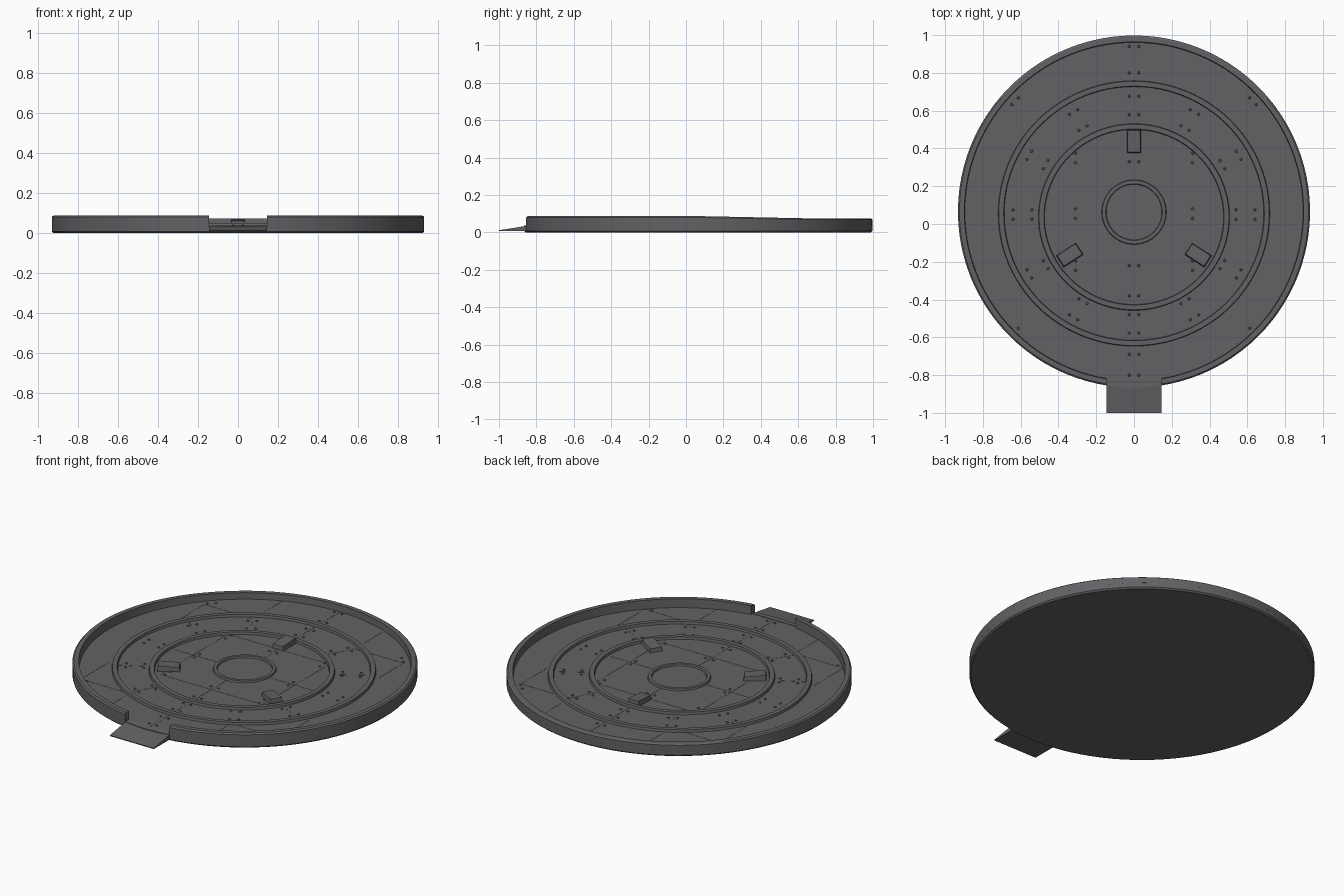
import bpy, bmesh, math
from mathutils import Vector, Matrix

cube = bpy.data.objects.get("Cube")
if cube:
    bpy.data.objects.remove(cube, do_unlink=True)

CY = 0.066       # centre of the disc in y
R = 0.932        # outer radius
FLOOR = 0.036    # deck height
GAP = 0.145      # half width of the entrance
SEG = 96

steel = bpy.data.materials.new("dark_grey_steel")
steel.use_nodes = True
grey = (0.125, 0.12, 0.13, 1)
steel.diffuse_color = grey
steel.node_tree.nodes["Principled BSDF"].inputs["Base Color"].default_value = grey


def finish(name, bm, smooth=True):
    bmesh.ops.recalc_face_normals(bm, faces=bm.faces)
    mesh = bpy.data.meshes.new(name)
    bm.to_mesh(mesh)
    bm.free()
    mesh.materials.append(steel)
    ob = bpy.data.objects.new(name, mesh)
    bpy.context.collection.objects.link(ob)
    if smooth:
        bpy.ops.object.select_all(action='DESELECT')
        ob.select_set(True)
        bpy.context.view_layer.objects.active = ob
        bpy.ops.object.shade_smooth_by_angle(angle=math.radians(30))
    return ob


def ring(name, profile, ry=1.0, cy=CY):
    """Closed profile swept round a full circle, squashed by ry."""
    bm = bmesh.new()
    loops = []
    for i in range(SEG):
        a = math.tau * i / SEG
        loops.append([bm.verts.new((r * math.cos(a), cy + ry * r * math.sin(a), z))
                      for r, z in profile])
    n = len(profile)
    for i in range(SEG):
        p, q = loops[i], loops[(i + 1) % SEG]
        for j in range(n):
            k = (j + 1) % n
            bm.faces.new((p[j], q[j], q[k], p[k]))
    return finish(name, bm)


def add_box(bm, centre, size, angle=0.0):
    m = Matrix.Translation(centre) @ Matrix.Rotation(angle, 4, 'Z') @ Matrix.Diagonal((*size, 1))
    return bmesh.ops.create_cube(bm, size=1, matrix=m)["verts"]


# Base disc with a small bevel below
bm = bmesh.new()
levels = []
for r, z in ((R - 0.008, 0), (R, 0.008), (R, FLOOR)):
    levels.append([bm.verts.new((r * math.cos(math.tau * i / SEG),
                                 CY + r * math.sin(math.tau * i / SEG), z)) for i in range(SEG)])
for lo, hi in zip(levels, levels[1:]):
    for i in range(SEG):
        k = (i + 1) % SEG
        bm.faces.new((lo[i], lo[k], hi[k], hi[i]))
bm.faces.new(levels[0])
bm.faces.new(levels[-1])
finish("base_disc", bm)


# Outer wall, open at the entrance and lower towards the back
def wall_top(y):
    t = min(max((y - 0.05) / 0.68, 0), 1)
    return 0.087 - 0.014 * t


bm = bmesh.new()
half = math.asin(GAP / R)
columns = []
for i in range(SEG + 1):
    a = -math.pi / 2 + half + (math.tau - 2 * half) * i / SEG
    column = []
    for r, h in ((R, 0), (R, 0.86), (R - 0.008, 1), (R - 0.034, 1), (R - 0.037, 0)):
        x, y = r * math.cos(a), r * math.sin(a)
        if i in (0, SEG):
            x = GAP if i == 0 else -GAP
            y = -math.sqrt(r * r - x * x)
        z = FLOOR - 0.002 + h * (wall_top(y + CY) - FLOOR + 0.002)
        column.append(bm.verts.new((x, y + CY, z)))
    columns.append(column)
for p, q in zip(columns, columns[1:]):
    for j in range(5):
        k = (j + 1) % 5
        bm.faces.new((p[j], q[j], q[k], p[k]))
bm.faces.new(columns[0])
bm.faces.new(columns[-1])
finish("outer_wall", bm)


# Raised circular rails on the deck
def rail(name, outer, inner, top, ry, cy):
    ring(name, [(outer, FLOOR - 0.003), (outer - 0.004, top),
                (inner + 0.004, top), (inner, FLOOR - 0.003)], ry, cy)


rail("outer_rail", 0.72, 0.686, 0.05, 0.977, 0.056)
rail("middle_rail", 0.507, 0.473, 0.05, 0.977, 0.037)
rail("centre_rail", 0.172, 0.146, 0.046, 1.0, 0.063)

# Entrance ramp
bm = bmesh.new()
side = [(-1.0, 0.006), (-1.0, 0.011), (-0.83, FLOOR + 0.002), (-0.83, 0.006)]
faces = [bm.faces.new([bm.verts.new((x, y, z)) for y, z in side]) for x in (-GAP, GAP)]
a, b = [list(f.verts) for f in faces]
for j in range(4):
    k = (j + 1) % 4
    bm.faces.new((a[j], a[k], b[k], b[j]))
finish("entrance_ramp", bm, False)

# Three wedge blocks facing the centre
for name, x, y, angle in (("back_block", 0, 0.437, 90),
                          ("right_block", -0.34, -0.165, 213),
                          ("left_block", 0.34, -0.165, -33)):
    bm = bmesh.new()
    verts = add_box(bm, (0, 0, 0.051), (0.124, 0.074, 0.034))
    for v in verts:
        if v.co.z > 0.05:
            v.co.y *= 0.9
            v.co.x *= 0.94
            if v.co.x < 0:
                v.co.z -= 0.008
    bm.normal_update()
    top = [f for f in bm.faces if f.normal.z > 0.7]
    bmesh.ops.inset_region(bm, faces=top, thickness=0.007, depth=0.003)
    bm.transform(Matrix.Translation((x, y, 0)) @ Matrix.Rotation(math.radians(angle), 4, 'Z'))
    finish(name, bm, False)

# Panel seams as thin strips
seams = bmesh.new()


def seam(x0, y0, x1, y1):
    d = Vector((x1 - x0, y1 - y0))
    add_box(seams, ((x0 + x1) / 2, (y0 + y1) / 2, FLOOR), (d.length, 0.004, 0.002),
            math.atan2(d.y, d.x))


for y0, y1 in ((0.95, 0.77), (0.72, 0.54), (0.37, 0.24),
               (-0.11, -0.42), (-0.46, -0.61), (-0.65, -0.83)):
    seam(0, y0, 0, y1)
for s in (-1, 1):
    seam(s * 0.335, 0.38, s * 0.335, -0.25)
    seam(s * 0.335, 0.89, s * 0.335, 0.70)
    seam(s * 0.335, -0.58, s * 0.335, -0.76)
    seam(s * 0.655, 0.62, s * 0.655, 0.37)
    seam(s * 0.655, -0.545, s * 0.655, -0.27)
    seam(s * 0.655, 0.62, s * 0.34, 0.62)
    seam(s * 0.655, -0.545, s * 0.34, -0.545)
    seam(s * 0.18, 0.055, s * 0.46, 0.055)
for y in (0.38, -0.25):
    seam(-0.335, y, 0.335, y)
for step in range(12):
    if step % 3:
        c, s = math.cos(step * math.pi / 6), math.sin(step * math.pi / 6)
        seam(0.51 * c, 0.045 + 0.495 * s, 0.68 * c, 0.05 + 0.665 * s)
finish("panel_seams", seams, False)

# Rivet pairs beside the seams
rivets = bmesh.new()


def rivet_pair(x, y, angle):
    d = Vector((-math.sin(angle), math.cos(angle))) * 0.025
    for s in (-1, 1):
        bmesh.ops.create_cone(rivets, cap_ends=True, segments=8, radius1=0.008, radius2=0.005,
                              depth=0.006,
                              matrix=Matrix.Translation((x + s * d.x, y + s * d.y, FLOOR + 0.002)))


for step in range(12):
    ang = step * math.pi / 6
    for r in (0.54, 0.64):
        rivet_pair(r * math.cos(ang), 0.05 + 0.98 * r * math.sin(ang), ang)
for s in (-1, 1):
    for y in (0.35, 0.055, -0.22):
        rivet_pair(s * 0.31, y, 0)
    for y in (0.65, -0.57):
        rivet_pair(s * 0.63, y, s * math.pi / 4)
for y in (0.94, 0.80, 0.33, -0.22, -0.38, -0.69, -0.80):
    rivet_pair(0, y, math.pi / 2)
finish("rivets", rivets)
